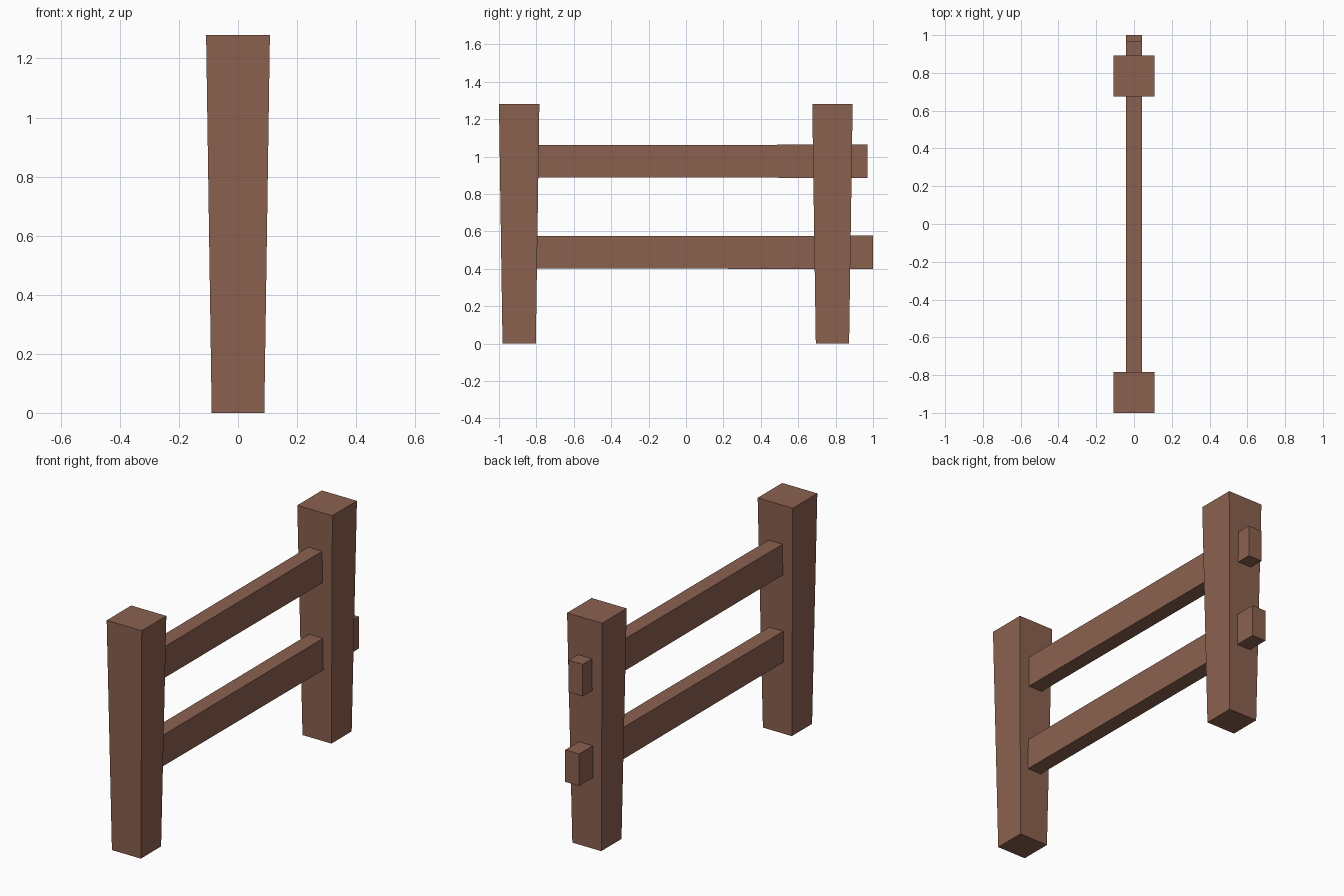
import bpy, bmesh
from mathutils import Vector

if "Cube" in bpy.data.objects:
    bpy.data.objects.remove(bpy.data.objects["Cube"])

wood = bpy.data.materials.new("brown wood")
wood.diffuse_color = (0.26, 0.12, 0.078, 1)
wood.use_nodes = True
wood.node_tree.nodes["Principled BSDF"].inputs["Base Color"].default_value = wood.diffuse_color


def tapered_box(name, start, end, half_a, half_b, u, v):
    """Box from start to end; each end has its own half sizes along u and v."""
    bm = bmesh.new()
    rings = []
    for centre, (hu, hv) in ((start, half_a), (end, half_b)):
        rings.append([bm.verts.new(Vector(centre) + Vector(u) * hu * a + Vector(v) * hv * b)
                      for a, b in ((-1, -1), (1, -1), (1, 1), (-1, 1))])
    bm.faces.new(rings[0])
    bm.faces.new(rings[1])
    for i in range(4):
        j = (i + 1) % 4
        bm.faces.new((rings[0][i], rings[0][j], rings[1][j], rings[1][i]))
    bmesh.ops.recalc_face_normals(bm, faces=bm.faces)
    mesh = bpy.data.meshes.new(name)
    bm.to_mesh(mesh)
    bm.free()
    mesh.materials.append(wood)
    bpy.context.collection.objects.link(bpy.data.objects.new(name, mesh))


X, Y, Z = (1, 0, 0), (0, 1, 0), (0, 0, 1)

# Posts, wider at the top
for name, y in (("front_post", -0.892), ("back_post", 0.783)):
    tapered_box(name, (0, y, 0), (0, y, 1.28), (0.089, 0.089), (0.108, 0.108), X, Y)

# Rails, ending inside the front post and passing through the back post
for name, z, y_end in (("upper_rail", 0.975, 0.97), ("lower_rail", 0.488, 1.0)):
    tapered_box(name, (0, -0.87, z), (0, y_end, z), (0.043, 0.086), (0.043, 0.089), X, Z)
